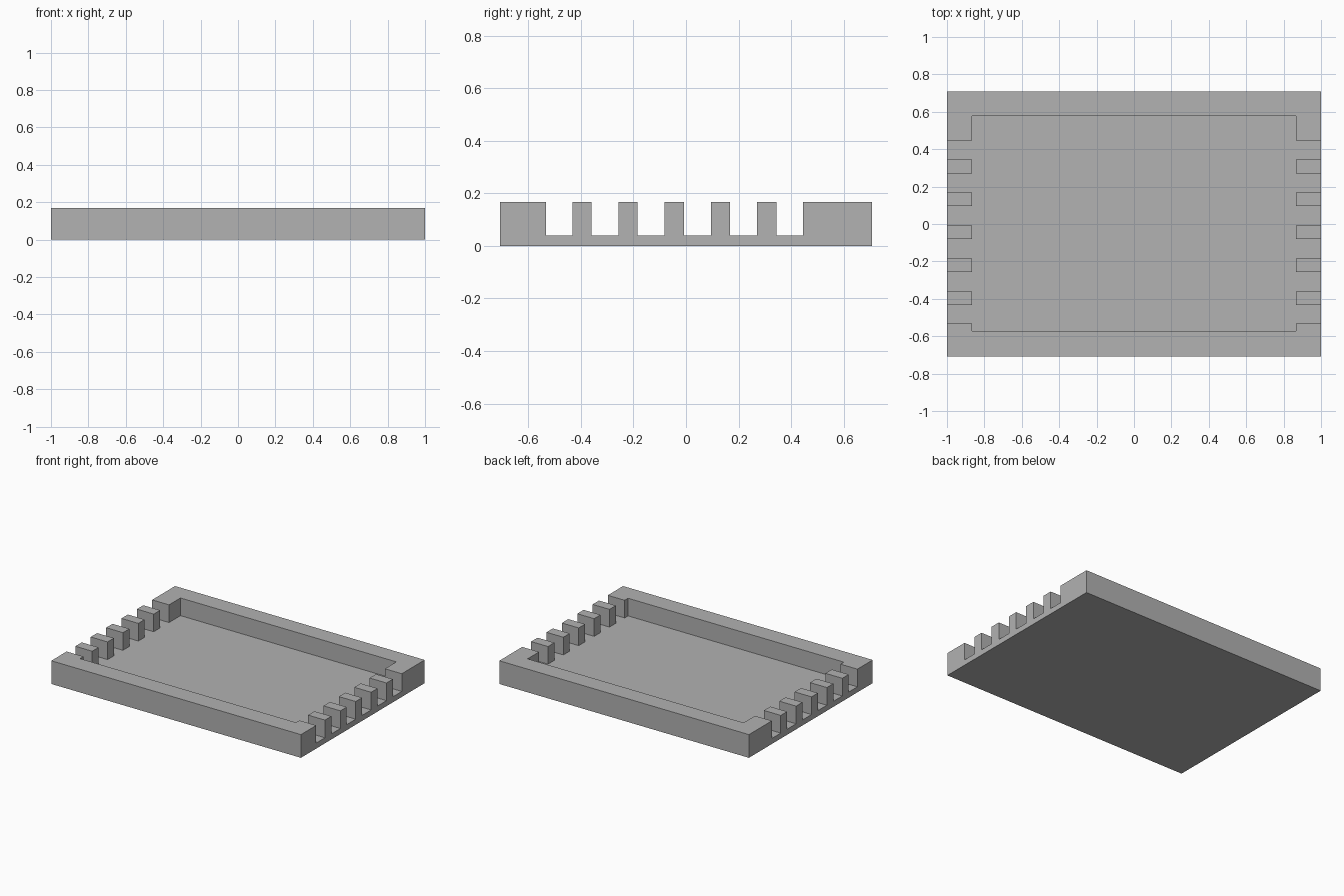
import bpy
import bmesh
from math import radians
from mathutils import Vector

cube = bpy.data.objects.get("Cube")
if cube:
    bpy.data.objects.remove(cube, do_unlink=True)

# Overall sizes
HALF_X, HALF_Y = 1.0, 0.708
INNER_X = 0.865
INNER_FRONT, INNER_BACK = -0.572, 0.577
FLOOR, HEIGHT = 0.04, 0.168

# Comb posts along both ends, and the ends of the corner blocks
CORNER_FRONT, CORNER_BACK = -0.533, 0.446
POST_WIDTH, POST_PITCH, FIRST_POST = 0.073, 0.176, -0.433
posts = [(FIRST_POST + i * POST_PITCH, FIRST_POST + i * POST_PITCH + POST_WIDTH)
         for i in range(5)]

grey = bpy.data.materials.new("plain grey")
grey.use_nodes = True
colour = (0.445, 0.445, 0.445, 1)
grey.diffuse_color = colour
grey.node_tree.nodes["Principled BSDF"].inputs["Base Color"].default_value = colour


def is_raised(x, y):
    """True where the plan holds a wall, corner block or post."""
    if y < INNER_FRONT or y > INNER_BACK:
        return True
    if abs(x) < INNER_X:
        return False
    return (y < CORNER_FRONT or y > CORNER_BACK
            or any(low < y < high for low, high in posts))


# Plan divided at every wall and slot edge
xs = [-HALF_X, -INNER_X, INNER_X, HALF_X]
ys = sorted([-HALF_Y, INNER_FRONT, CORNER_FRONT, CORNER_BACK, INNER_BACK, HALF_Y]
            + [edge for post in posts for edge in post])
bm = bmesh.new()
grid = [[bm.verts.new((x, y, 0)) for y in ys] for x in xs]
plan = [bm.faces.new((grid[i][j], grid[i + 1][j], grid[i + 1][j + 1], grid[i][j + 1]))
        for i in range(len(xs) - 1) for j in range(len(ys) - 1)]


def raise_faces(faces, distance, keep):
    """Extrude a region straight up and return its new top faces."""
    result = bmesh.ops.extrude_face_region(bm, geom=faces, use_keep_orig=keep)["geom"]
    verts = [g for g in result if isinstance(g, bmesh.types.BMVert)]
    bmesh.ops.translate(bm, verts=verts, vec=Vector((0, 0, distance)))
    return [g for g in result if isinstance(g, bmesh.types.BMFace)]


# Base slab, then the walls and posts pulled up from it
floor = raise_faces(plan, FLOOR, True)
raised = [f for f in floor if is_raised(*f.calc_center_median().xy)]
raise_faces(raised, HEIGHT - FLOOR, False)
leftover = [f for f in raised if f.is_valid]
if leftover:
    bmesh.ops.delete(bm, geom=leftover, context="FACES_ONLY")

# Merge coplanar cells into clean flat faces
bmesh.ops.recalc_face_normals(bm, faces=bm.faces[:])
bmesh.ops.dissolve_limit(bm, angle_limit=radians(1), verts=bm.verts[:], edges=bm.edges[:])

mesh = bpy.data.meshes.new("slotted_tray")
bm.to_mesh(mesh)
bm.free()
mesh.materials.append(grey)
tray = bpy.data.objects.new("slotted_tray", mesh)
bpy.context.collection.objects.link(tray)
